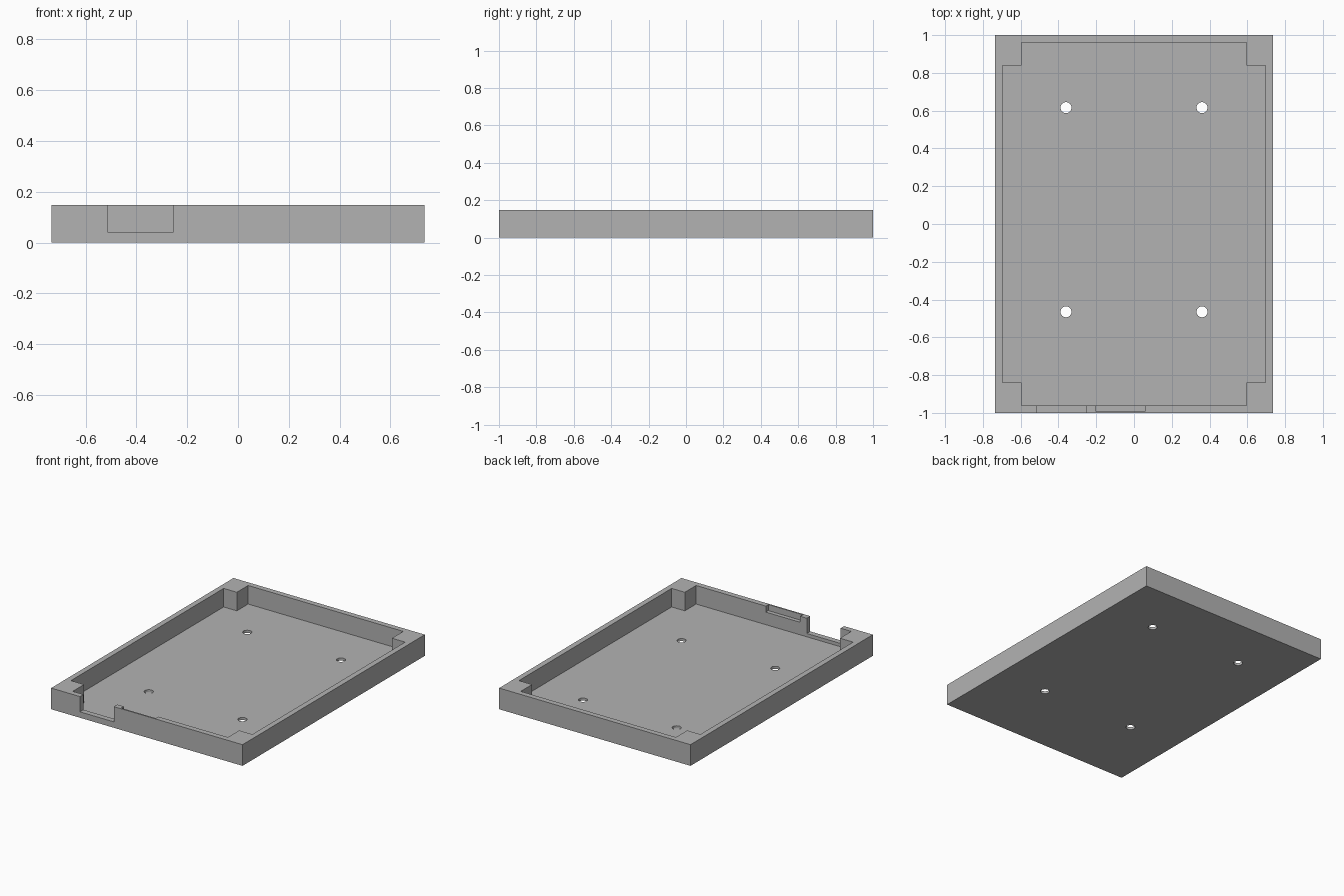
import bpy, bmesh, math

if "Cube" in bpy.data.objects:
    bpy.data.objects.remove(bpy.data.objects["Cube"], do_unlink=True)

HALF_X, HALF_Y, HEIGHT = 0.735, 1.0, 0.147
FLOOR = 0.018


def make_material(name, rgb):
    mat = bpy.data.materials.new(name)
    mat.use_nodes = True
    colour = (*rgb, 1.0)
    mat.diffuse_color = colour
    mat.node_tree.nodes["Principled BSDF"].inputs["Base Color"].default_value = colour
    return mat


def prism(name, outline, z0, z1):
    """Extrude a counter-clockwise outline from z0 to z1."""
    bm = bmesh.new()
    base = bm.faces.new([bm.verts.new((x, y, z0)) for x, y in outline])
    top = bmesh.ops.extrude_face_region(bm, geom=[base])["geom"]
    verts = [v for v in top if isinstance(v, bmesh.types.BMVert)]
    bmesh.ops.translate(bm, verts=verts, vec=(0, 0, z1 - z0))
    bmesh.ops.recalc_face_normals(bm, faces=bm.faces)
    mesh = bpy.data.meshes.new(name)
    bm.to_mesh(mesh)
    bm.free()
    obj = bpy.data.objects.new(name, mesh)
    bpy.context.collection.objects.link(obj)
    return obj


def rect(x0, x1, y0, y1):
    return [(x0, y0), (x1, y0), (x1, y1), (x0, y1)]


def circle(cx, cy, r, sides=32):
    angles = [math.tau * i / sides for i in range(sides)]
    return [(cx + r * math.cos(a), cy + r * math.sin(a)) for a in angles]


def cut(target, cutter):
    cutter.hide_render = True
    mod = target.modifiers.new("cut", "BOOLEAN")
    mod.operation = "DIFFERENCE"
    mod.solver = "EXACT"
    mod.object = cutter
    bpy.context.view_layer.objects.active = target
    bpy.ops.object.modifier_apply(modifier=mod.name)
    bpy.data.objects.remove(cutter, do_unlink=True)


# Solid block of the tray
tray = prism("tray", rect(-HALF_X, HALF_X, -HALF_Y, HALF_Y), 0, HEIGHT)
tray.data.materials.append(make_material("light grey", (0.45, 0.45, 0.45)))

# Main cavity, leaving a square post in each corner
wide_x, wide_y = 0.697, 0.962
post_x, post_y = 0.596, 0.838
corner = [(wide_x, post_y), (post_x, post_y), (post_x, wide_y)]
outline = []
for sx, sy in ((1, 1), (-1, 1), (-1, -1), (1, -1)):
    pts = [(sx * x, sy * y) for x, y in corner]
    outline += pts if sx * sy > 0 else pts[::-1]
cut(tray, prism("cavity", outline, FLOOR, HEIGHT + 0.1))

# Cable notch through the front wall
cut(tray, prism("notch", rect(-0.514, -0.254, -1.1, -0.9), 0.041, HEIGHT + 0.1))

# Shallow pocket in the inner face of the front wall
cut(tray, prism("pocket", rect(-0.204, 0.061, -0.99, -0.9), 0.105, HEIGHT + 0.1))

# Four screw holes in the floor
for x in (-0.36, 0.36):
    for y in (-0.465, 0.616):
        cut(tray, prism("screw_hole", circle(x, y, 0.029), -0.1, 0.1))

# Smooth hole walls, sharp box edges
bpy.ops.object.select_all(action="DESELECT")
tray.select_set(True)
bpy.context.view_layer.objects.active = tray
bpy.ops.object.shade_smooth_by_angle(angle=math.radians(30))
